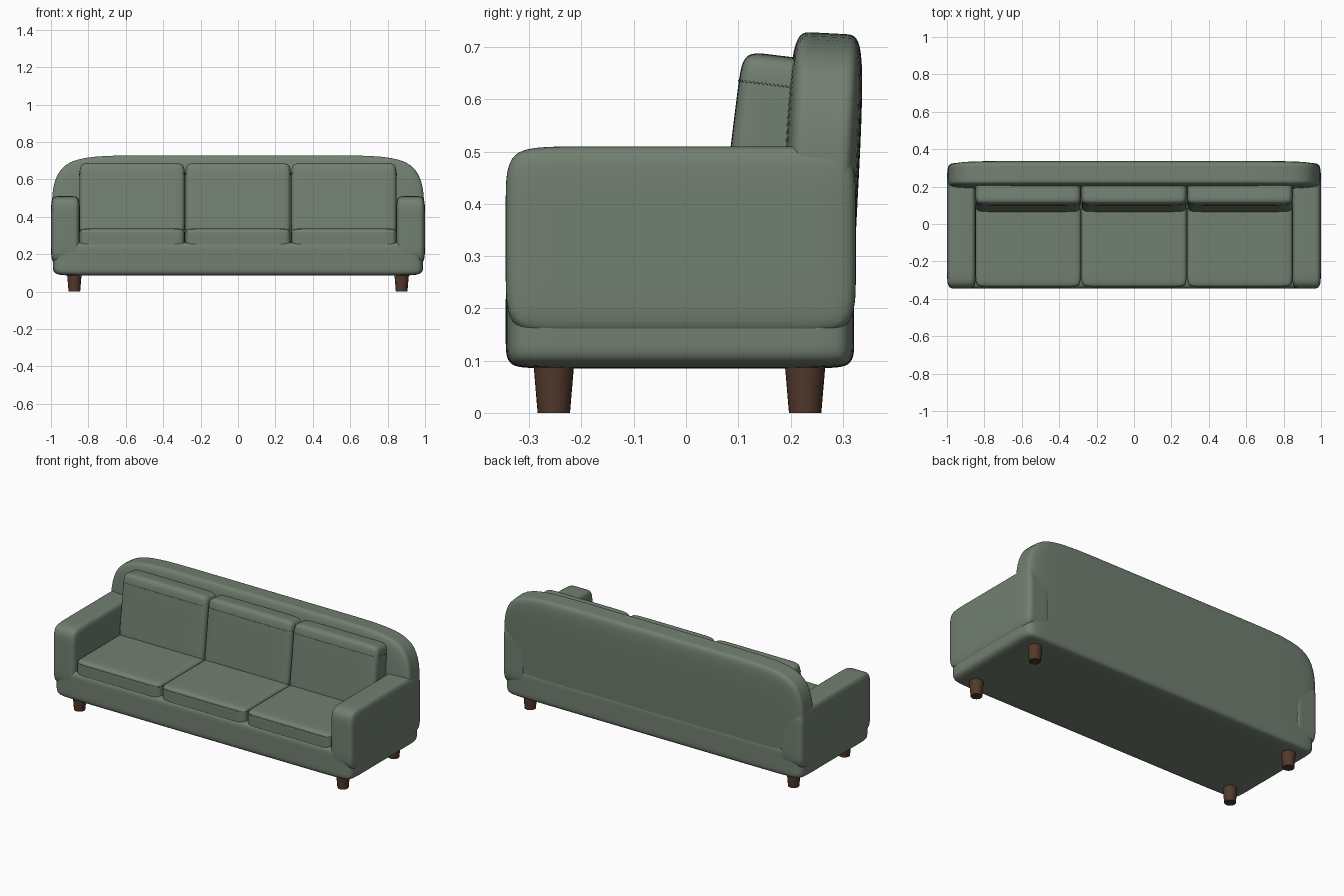
import bpy, bmesh, math
from mathutils import Vector, Matrix

cube = bpy.data.objects.get("Cube")
if cube:
    bpy.data.objects.remove(cube, do_unlink=True)


def make_material(name, rgb):
    mat = bpy.data.materials.new(name)
    mat.use_nodes = True
    mat.diffuse_color = (*rgb, 1)
    mat.node_tree.nodes["Principled BSDF"].inputs["Base Color"].default_value = (*rgb, 1)
    return mat


fabric = make_material("sage fabric", (0.17, 0.215, 0.165))
wood = make_material("dark wood", (0.085, 0.04, 0.024))


def add_object(name, bm, mat):
    mesh = bpy.data.meshes.new(name)
    bm.to_mesh(mesh)
    bm.free()
    mesh.materials.append(mat)
    mesh.shade_smooth()
    obj = bpy.data.objects.new(name, mesh)
    bpy.context.collection.objects.link(obj)
    return obj


def soft_box(name, low, high, margins, tilt=0, pivot=None, levels=3):
    """Subdivided box; margins give the support loop distance (low, high) per axis."""
    low, high = Vector(low), Vector(high)
    centre = (low + high) / 2
    bm = bmesh.new()
    bmesh.ops.create_cube(bm, size=1)
    bmesh.ops.scale(bm, vec=high - low, verts=bm.verts)
    bmesh.ops.translate(bm, vec=centre, verts=bm.verts)
    for axis, (start, end) in enumerate(margins):
        normal = Vector([float(i == axis) for i in range(3)])
        for level in (low[axis] + start, high[axis] - end):
            point = centre.copy()
            point[axis] = level
            bmesh.ops.bisect_plane(bm, geom=bm.verts[:] + bm.edges[:] + bm.faces[:],
                                   plane_co=point, plane_no=normal)
    if tilt:
        bmesh.ops.rotate(bm, cent=pivot or centre, verts=bm.verts,
                         matrix=Matrix.Rotation(-math.radians(tilt), 3, 'X'))
    obj = add_object(name, bm, fabric)
    sub = obj.modifiers.new("Soften", 'SUBSURF')
    sub.levels = sub.render_levels = levels
    return obj


# Base and backrest
soft_box("base", (-0.99, -0.345, 0.085), (0.99, 0.322, 0.265),
         [(0.15, 0.15), (0.07, 0.07), (0.05, 0.05)])
soft_box("backrest", (-0.995, 0.185, 0.15), (0.995, 0.33, 0.727),
         [(0.42, 0.42), (0.035, 0.035), (0.1, 0.33)], tilt=3)

# Arms
for side, label in ((-1, "right"), (1, "left")):
    x = sorted((side * 0.845, side * 1.0))
    soft_box(label + "_arm", (x[0], -0.345, 0.15), (x[1], 0.325, 0.51),
             [(0.04, 0.04), (0.11, 0.11), (0.11, 0.1)])

# Three seat and back cushions, each with a fine seam around it
for label, x in (("right", -0.566), ("middle", 0), ("left", 0.566)):
    x0, x1 = x - 0.282, x + 0.282
    round_x = (0.07, 0.07)
    soft_box(label + "_seat_cushion", (x0, -0.338, 0.215), (x1, 0.22, 0.338),
             [round_x, (0.07, 0.07), (0.04, 0.035)])
    soft_box(label + "_seat_seam", (x0 - 0.001, -0.339, 0.315), (x1 + 0.001, 0.221, 0.319),
             [round_x, (0.07, 0.07), (0.001, 0.001)], levels=2)
    pivot = Vector((x, 0.165, 0.485))
    soft_box(label + "_back_cushion", (x0, 0.083, 0.285), (x1, 0.247, 0.684),
             [round_x, (0.05, 0.05), (0.07, 0.07)], tilt=7, pivot=pivot)
    soft_box(label + "_back_seam", (x0 - 0.001, 0.082, 0.625), (x1 + 0.001, 0.248, 0.629),
             [round_x, (0.05, 0.05), (0.001, 0.001)], tilt=7, pivot=pivot, levels=2)

# Tapered legs
for side, x in (("right", -0.875), ("left", 0.875)):
    for end, y in (("front", -0.253), ("back", 0.228)):
        bm = bmesh.new()
        bmesh.ops.create_cone(bm, cap_ends=True, segments=24, radius1=0.031,
                              radius2=0.042, depth=0.13)
        bmesh.ops.translate(bm, vec=(x, y, 0.065), verts=bm.verts)
        leg = add_object(f"{end}_{side}_leg", bm, wood)
        bpy.ops.object.select_all(action='DESELECT')
        leg.select_set(True)
        bpy.context.view_layer.objects.active = leg
        bpy.ops.object.shade_smooth_by_angle(angle=math.radians(40))
